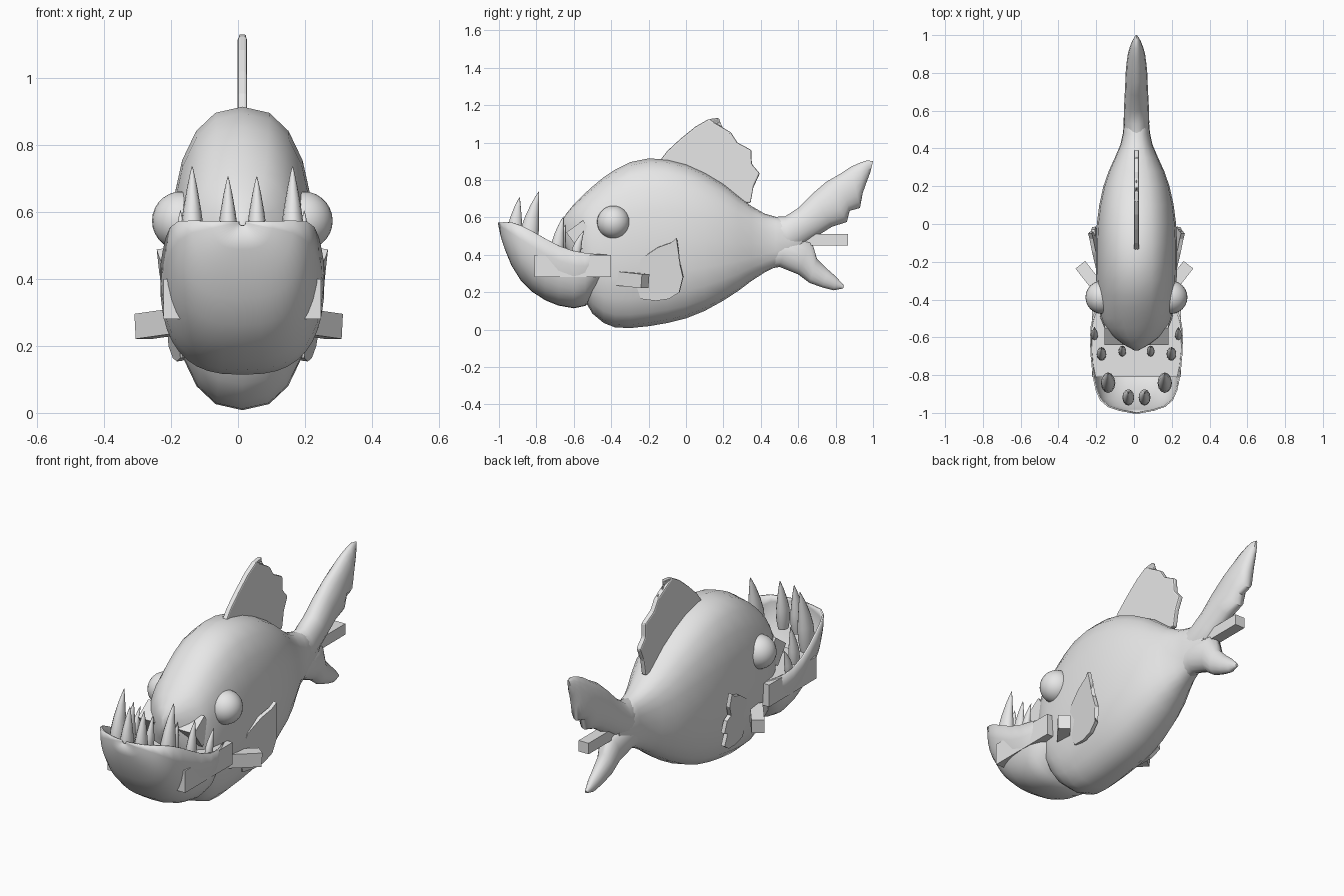
import bpy, bmesh, math
from mathutils import Vector, Matrix

if "Cube" in bpy.data.objects:
    bpy.data.objects.remove(bpy.data.objects["Cube"])

CX = 0.013  # the fish sits slightly off centre

grey = bpy.data.materials.new("grey")
grey.diffuse_color = (0.8, 0.8, 0.8, 1)
grey.use_nodes = True
grey.node_tree.nodes["Principled BSDF"].inputs["Base Color"].default_value = grey.diffuse_color


def finish(name, bm, smooth=True, angle=50):
    bmesh.ops.recalc_face_normals(bm, faces=bm.faces[:])
    mesh = bpy.data.meshes.new(name)
    bm.to_mesh(mesh)
    bm.free()
    mesh.materials.append(grey)
    ob = bpy.data.objects.new(name, mesh)
    bpy.context.collection.objects.link(ob)
    if smooth:
        bpy.ops.object.select_all(action='DESELECT')
        bpy.context.view_layer.objects.active = ob
        ob.select_set(True)
        bpy.ops.object.shade_smooth_by_angle(angle=math.radians(angle))
    return ob


def spow(v, e):
    return math.copysign(abs(v) ** e, v)


def loft(name, sections, power=2.0, seg=20, half=False, cx=CX):
    """Skin superellipse rings; each section is (top yz, bottom yz, half width)."""
    bm = bmesh.new()
    rings = []
    for (ty, tz), (by, bz), hw in sections:
        ring = []
        for i in range(seg + 1 if half else seg):
            a = math.pi * (i / seg) if half else 2 * math.pi * i / seg
            if half:    # open trough: rim to keel to rim
                x = hw * spow(math.cos(a), 2 / power)
                t = spow(math.sin(a), 2 / power)
            else:
                x = hw * spow(math.sin(a), 2 / power)
                t = 0.5 - 0.5 * spow(math.cos(a), 2 / power)
            ring.append(bm.verts.new((cx + x, ty + (by - ty) * t, tz + (bz - tz) * t)))
        rings.append(ring)
    for r, s in zip(rings, rings[1:]):
        for i in range(seg):
            j = i + 1 if half else (i + 1) % seg
            bm.faces.new((r[i], r[j], s[j], s[i]))
    if not half:
        bm.faces.new(rings[0])
        bm.faces.new(rings[-1])
    return finish(name, bm)


def box(name, center, size, rot=None):
    bm = bmesh.new()
    bmesh.ops.create_cube(bm, size=1)
    m = Matrix.Translation(center) @ (rot or Matrix()) @ Matrix.Diagonal((*size, 1))
    bmesh.ops.transform(bm, matrix=m, verts=bm.verts[:])
    return finish(name, bm, smooth=False)


def plate(name, outline, x_rule, thick):
    """Flat fin from a side outline, with x given by a rule."""
    bm = bmesh.new()
    f = bm.faces.new([bm.verts.new((x_rule(y, z), y, z)) for y, z in outline])
    bmesh.ops.triangulate(bm, faces=[f])
    ob = finish(name, bm, smooth=False)
    mod = ob.modifiers.new("thickness", 'SOLIDIFY')
    mod.thickness, mod.offset = thick, 0
    return ob


# body: y, top z, bottom z, half width
body = [(-.67, .57, .50, .01), (-.64, .62, .43, .065), (-.6, .67, .33, .12),
        (-.55, .72, .17, .17), (-.5, .765, .085, .19), (-.44, .815, .035, .2),
        (-.38, .855, .012, .207), (-.3, .895, .008, .213), (-.2, .915, .018, .215),
        (-.1, .91, .035, .215), (0, .885, .06, .21), (.1, .84, .1, .197),
        (.2, .78, .155, .175), (.28, .715, .207, .147), (.35, .66, .26, .115),
        (.42, .62, .305, .085), (.48, .603, .335, .072), (.55, .59, .36, .065),
        (.62, .55, .42, .045)]
loft("body", [((y, t), (y, b), w) for y, t, b, w in body], 2.4)

# tail lobes
loft("tail_upper_lobe", [
    ((.42, .60), (.42, .42), .06), ((.53, .605), (.55, .40), .068),
    ((.6, .65), (.67, .48), .065), ((.68, .73), (.78, .55), .06),
    ((.75, .79), (.86, .575), .057), ((.82, .83), (.875, .635), .053),
    ((.88, .87), (.93, .65), .045), ((.93, .892), (.945, .73), .035),
    ((.97, .905), (.97, .8), .022), ((1.0, .9), (.985, .84), .008)], 2, 16)
loft("tail_lower_lobe", [
    ((.42, .5), (.42, .32), .06), ((.55, .5), (.5, .335), .068),
    ((.67, .48), (.6, .295), .058), ((.70, .38), (.66, .25), .045),
    ((.76, .32), (.73, .225), .035), ((.8, .285), (.79, .21), .025),
    ((.845, .235), (.84, .22), .008)], 2, 16)

# lower jaw: an open scoop, wider than the head
jaw = [(-1.0, .572, .56, .01), (-.985, .573, .49, .09), (-.965, .575, .43, .15),
       (-.93, .572, .345, .19), (-.88, .555, .265, .212), (-.82, .525, .205, .225),
       (-.75, .485, .16, .234), (-.68, .448, .132, .24), (-.6, .42, .118, .242),
       (-.54, .41, .13, .238), (-.49, .405, .19, .226), (-.42, .4, .28, .195)]
scoop = loft("lower_jaw", [((y, t), (y, b), w) for y, t, b, w in jaw], 2.7, 20, half=True)
shell = scoop.modifiers.new("shell", 'SOLIDIFY')
shell.thickness, shell.offset = 0.008, 0

# blocks for jaw, upper mouth, side fins and tail
box("jaw_block", (CX, -.605, .34), (.47, .41, .12))
box("upper_mouth_block", (CX, -.56, .503), (.34, .11, .12),
    Matrix.Rotation(math.radians(36), 4, 'X'))
box("tail_block", (CX, .75, .48), (.06, .23, .06))
for s, side in ((-1, "left"), (1, "right")):
    rot = Matrix.Rotation(s * math.radians(52), 4, 'Z') @ Matrix.Rotation(
        math.radians(5) * s, 4, 'Y')
    box(side + "_fin_block", (s * .232 + .002, -.285, .266), (.17, .065, .075), rot)

    # eye
    bm = bmesh.new()
    bmesh.ops.create_uvsphere(bm, u_segments=24, v_segments=14, radius=.088)
    bmesh.ops.translate(bm, vec=(CX + s * .182, -.388, .574), verts=bm.verts[:])
    finish(side + "_eye", bm)

    # ragged side fin leaning away from the body
    plate(side + "_side_fin",
          [(-.24, .38), (-.15, .44), (-.08, .465), (-.05, .49), (-.04, .42),
           (-.07, .36), (-.03, .345), (-.015, .28), (-.055, .265), (-.035, .2),
           (-.09, .165), (-.16, .155), (-.24, .165), (-.27, .25)],
          lambda y, z: CX + s * (.172 + .13 * (z - .15) + .15 * (y + .25)), .02)

    # teeth: offset x, base y, base z, tip y, tip z, radius
    teeth = [(.043, -.92, .44, -.89, .707, .037), (.15, -.845, .4, -.787, .737, .045),
             (.185, -.69, .38, -.655, .605, .03), (.075, -.675, .38, -.645, .56, .024),
             (.222, -.59, .38, -.545, .53, .022)]
    for n, (dx, y0, z0, y1, z1, r) in enumerate(teeth, 1):
        secs = []
        for t, k in ((0, .75), (.2, 1), (.4, .95), (.6, .72), (.8, .42), (.93, .18), (1, .03)):
            y, z = y0 + (y1 - y0) * t * t, z0 + (z1 - z0) * t
            secs.append(((y + r * k * 1.15, z), (y - r * k * 1.15, z), r * k * .85))
        loft(f"{side}_tooth_{n}", secs, 2, 12, cx=CX + s * dx)

# dorsal fin
fin = plate("dorsal_fin",
            [(-.15, .89), (-.1, .955), (-.03, 1.02), (.05, 1.085), (.12, 1.125),
             (.175, 1.132), (.195, 1.08), (.24, 1.055), (.275, 1.0), (.35, .96),
             (.352, .885), (.395, .835), (.36, .76), (.345, .675), (.25, .68),
             (.1, .78), (-.05, .86)], lambda y, z: CX, .028)
bev = fin.modifiers.new("soft_edge", 'BEVEL')
bev.width, bev.segments = .008, 2
